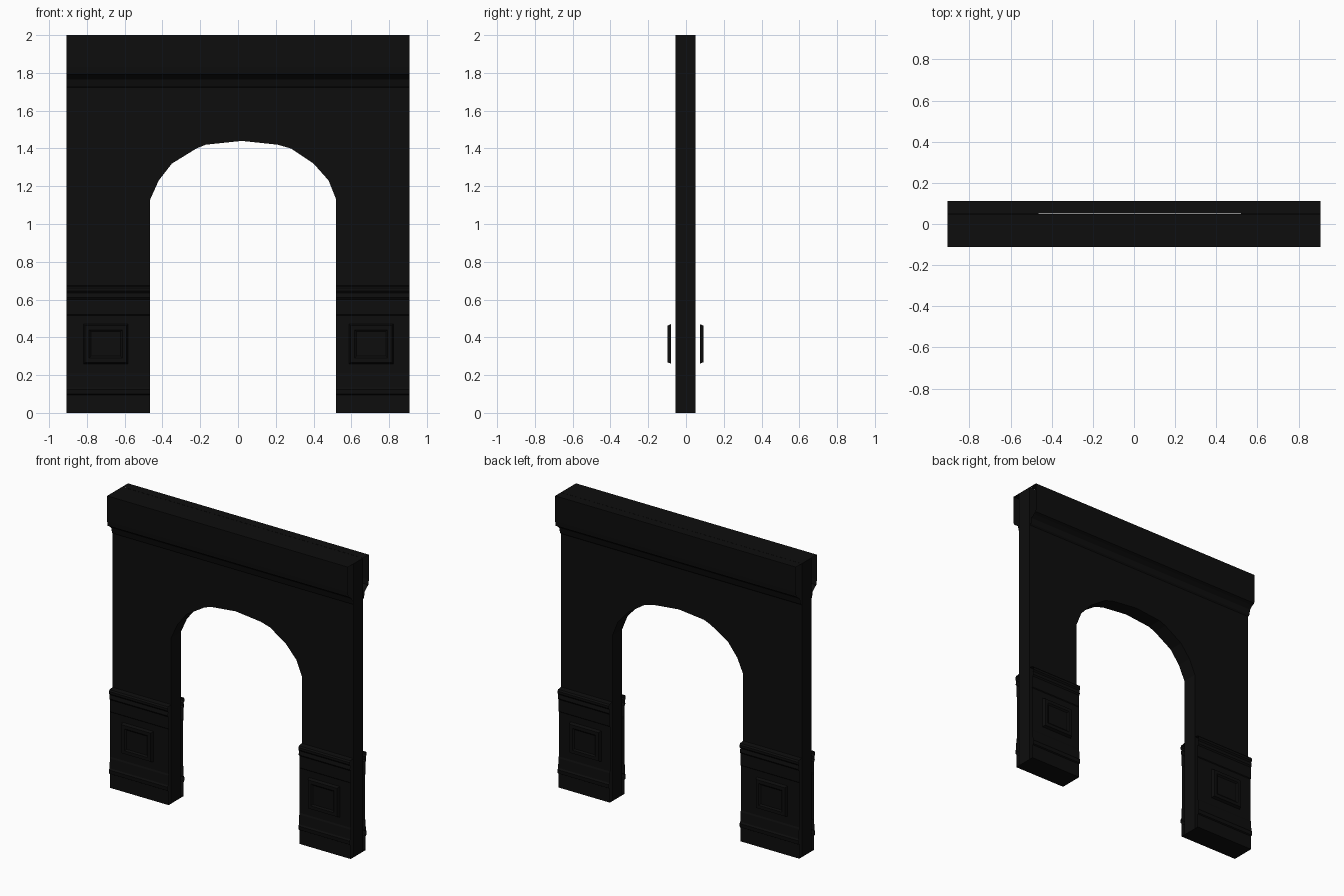
import bpy
import bmesh

cube = bpy.data.objects.get("Cube")
if cube:
    bpy.data.objects.remove(cube, do_unlink=True)

black = bpy.data.materials.new("near_black")
black.use_nodes = True
COLOUR = (0.004, 0.004, 0.004, 1)
black.diffuse_color = COLOUR
black.node_tree.nodes["Principled BSDF"].inputs["Base Color"].default_value = COLOUR

HALF = 0.908
JAMBS = (-0.465, 0.52)
SHIFT = -0.003          # wall and base sit slightly forward


def finish(name, bm):
    mesh = bpy.data.meshes.new(name)
    bm.to_mesh(mesh)
    bm.free()
    mesh.materials.append(black)
    obj = bpy.data.objects.new(name, mesh)
    bpy.context.collection.objects.link(obj)


def face(bm, verts, side):
    bm.faces.new(verts if side < 0 else verts[::-1])


def moulding(name, profile, x0, x1, side, shift=0):
    """Open-ended strip: profile of (depth, height) swept along x."""
    bm = bmesh.new()
    rows = [[bm.verts.new((x, side * d + shift, z)) for x in (x0, x1)]
            for d, z in profile]
    for low, high in zip(rows, rows[1:]):
        face(bm, [low[0], low[1], high[1], high[0]], side)
    finish(name, bm)


def panel(name, cx, cz, width, height, side):
    """Raised frame around a sunken field, from nested rectangles."""
    bm = bmesh.new()
    rings = []
    for inset, d in ((0, 0.076), (0.008, 0.095), (0.03, 0.095), (0.04, 0.087)):
        w, h = width / 2 - inset, height / 2 - inset
        rings.append([bm.verts.new((cx + i * w, side * d + SHIFT, cz + j * h))
                      for i, j in ((-1, -1), (1, -1), (1, 1), (-1, 1))])
    for a, b in zip(rings, rings[1:]):
        for k in range(4):
            n = (k + 1) % 4
            face(bm, [a[k], a[n], b[n], b[k]], side)
    face(bm, rings[-1], side)
    finish(name, bm)


# Wall slab with a faceted arched opening
arch = [(-0.42, 1.23), (-0.35, 1.32), (-0.22, 1.40), (-0.17, 1.42), (0.02, 1.44),
        (0.21, 1.42), (0.28, 1.40), (0.40, 1.32), (0.48, 1.23)]
left, right = JAMBS
outline = ([(-HALF, 0), (left, 0), (left, 1.13)] + arch
           + [(right, 1.13), (right, 0), (HALF, 0), (HALF, 2), (-HALF, 2)])
bm = bmesh.new()
front, back = [[bm.verts.new((x, SHIFT + y, z)) for x, z in outline]
               for y in (-0.052, 0.052)]
bm.faces.new(front)
bm.faces.new(back[::-1])
for k in range(len(outline)):
    bm.faces.new([front[k], front[k - 1], back[k - 1], back[k]])
finish("arch_wall", bm)

# Cornice and pier bases on both faces
cornice = [(0.052, 1.72), (0.06, 1.73), (0.068, 1.765), (0.09, 1.785),
           (0.108, 1.795), (0.112, 1.83), (0.112, 2), (0.05, 2)]
base = [(0.05, 0), (0.08, 0), (0.08, 0.095), (0.088, 0.1), (0.09, 0.125),
        (0.083, 0.135), (0.08, 0.2), (0.076, 0.21), (0.076, 0.515), (0.08, 0.52),
        (0.08, 0.6), (0.087, 0.61), (0.082, 0.635), (0.09, 0.645), (0.09, 0.66),
        (0.083, 0.67), (0.05, 0.675)]
piers = (("right", -HALF, left, -0.70), ("left", right, HALF, 0.705))
for face_name, side in (("front", -1), ("back", 1)):
    moulding(face_name + "_cornice", cornice, -HALF, HALF, side)
    for pier, x0, x1, cx in piers:
        moulding(f"{face_name}_{pier}_base", base, x0, x1, side, SHIFT)
        panel(f"{face_name}_{pier}_panel", cx, 0.365, 0.235, 0.21, side)
